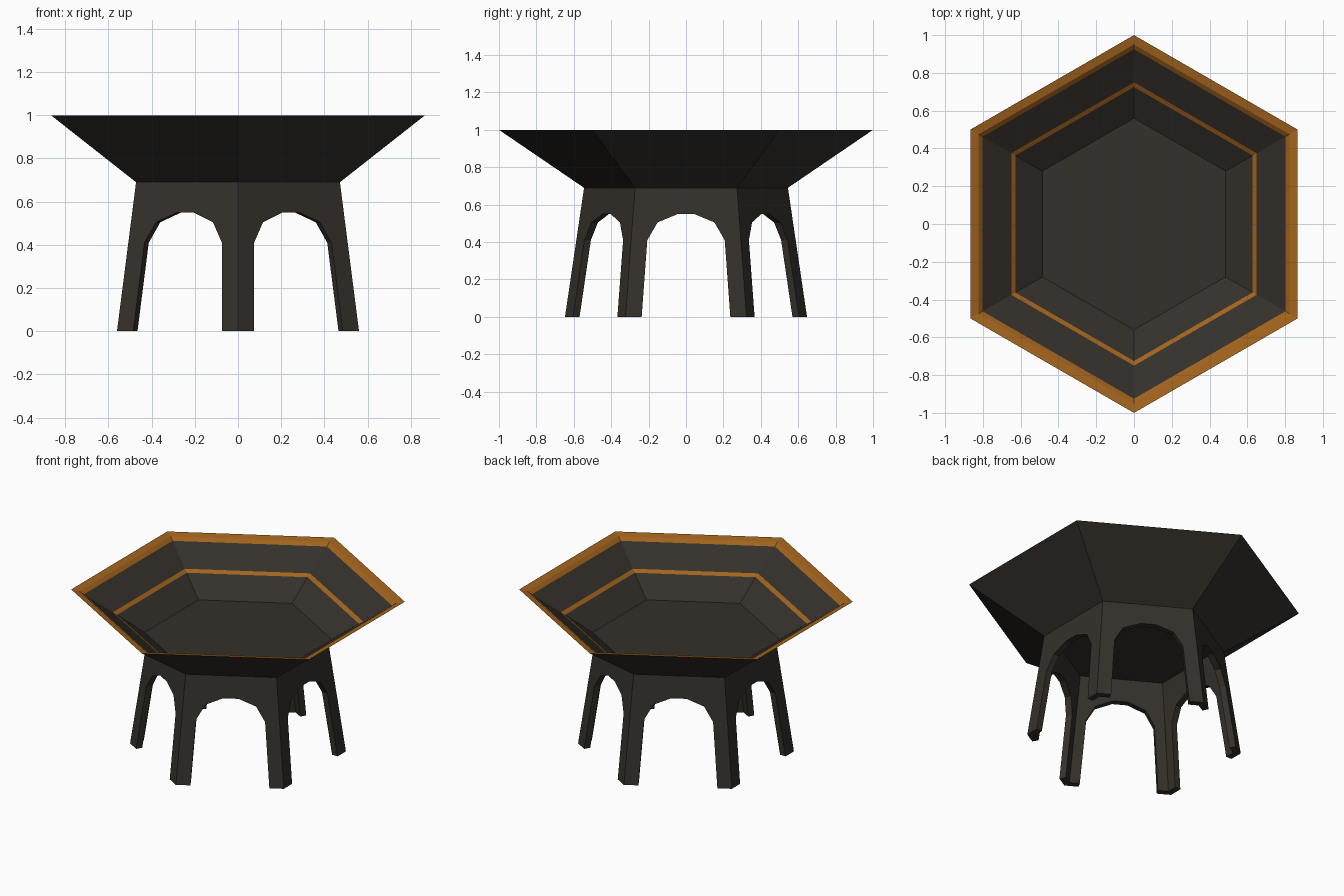
import bpy, bmesh
from math import sin, cos, pi, sqrt

if "Cube" in bpy.data.objects:
    bpy.data.objects.remove(bpy.data.objects["Cube"])

def material(name, color):
    m = bpy.data.materials.new(name)
    m.diffuse_color = (*color, 1)
    m.use_nodes = True
    m.node_tree.nodes["Principled BSDF"].inputs["Base Color"].default_value = m.diffuse_color
    return m

DARK = material("dark_wood", (0.035, 0.030, 0.024))
GOLD = material("gold_trim", (0.36, 0.125, 0.012))

def finish(name, bm, mat):
    me = bpy.data.meshes.new(name)
    bm.to_mesh(me)
    bm.free()
    me.materials.append(mat)
    ob = bpy.data.objects.new(name, me)
    bpy.context.collection.objects.link(ob)
    return ob

def hex_lathe(name, profile, mat, cap_start=False, cap_end=False):
    """Sweep (radius, z) points round a hexagon with corners on the y axis."""
    bm = bmesh.new()
    rings = [[bm.verts.new((r * cos(pi / 6 + k * pi / 3), r * sin(pi / 6 + k * pi / 3), z))
              for k in range(6)] for r, z in profile]
    for a, b in zip(rings, rings[1:]):
        for k in range(6):
            n = (k + 1) % 6
            bm.faces.new((a[k], a[n], b[n], b[k]))
    if cap_start:
        bm.faces.new(rings[0][::-1])
    if cap_end:
        bm.faces.new(rings[-1])
    return finish(name, bm, mat)

# Bowl: outer shell, gold rim, sloped inner walls with a gold inlay, flat floor
NECK_R, NECK_Z, FOOT_R = 0.545, 0.69, 0.647
hex_lathe("bowl_shell", [(NECK_R, NECK_Z), (1, 1)], DARK, cap_start=True)
hex_lathe("bowl_rim", [(1, 1), (0.95, 0.99), (0.925, 0.97)], GOLD)
hex_lathe("upper_inner_wall", [(0.925, 0.97), (0.75, 0.86)], DARK)
hex_lathe("inlay_band", [(0.75, 0.86), (0.725, 0.844)], GOLD)
hex_lathe("lower_inner_wall_and_floor", [(0.725, 0.844), (0.56, 0.735)], DARK, cap_end=True)

# Base: six leaning arched panels joined at the corners to form the legs
THICK = 0.04

def radius(z):
    return FOOT_R + (NECK_R - FOOT_R) * z / NECK_Z

half_arch = [(0.237, 0), (0.207, 0.41), (0.152, 0.505), (0.046, 0.549)]
outline = [(FOOT_R / 2, 0), (NECK_R / 2, NECK_Z), (-NECK_R / 2, NECK_Z), (-FOOT_R / 2, 0)]
outline += [(-u, z) for u, z in half_arch] + half_arch[::-1]

bm = bmesh.new()
for k in range(6):
    c, s = cos(k * pi / 3), sin(k * pi / 3)
    outer, inner = [], []
    for i, (u, z) in enumerate(outline):
        for verts, t in ((outer, 0), (inner, THICK)):
            a = radius(z) * sqrt(3) / 2 - t
            w = u * (1 - t / (a + t)) if i < 4 else u   # mitre the corner edges
            verts.append(bm.verts.new((a * c - w * s, a * s + w * c, z)))
    bm.faces.new(outer)
    bm.faces.new(inner[::-1])
    n = len(outline)
    for i in range(3, n):                               # feet and arch soffit
        j = (i + 1) % n
        bm.faces.new((outer[i], inner[i], inner[j], outer[j]))
bmesh.ops.remove_doubles(bm, verts=bm.verts, dist=1e-4)
bmesh.ops.recalc_face_normals(bm, faces=bm.faces)
finish("arched_leg_base", bm, DARK)
